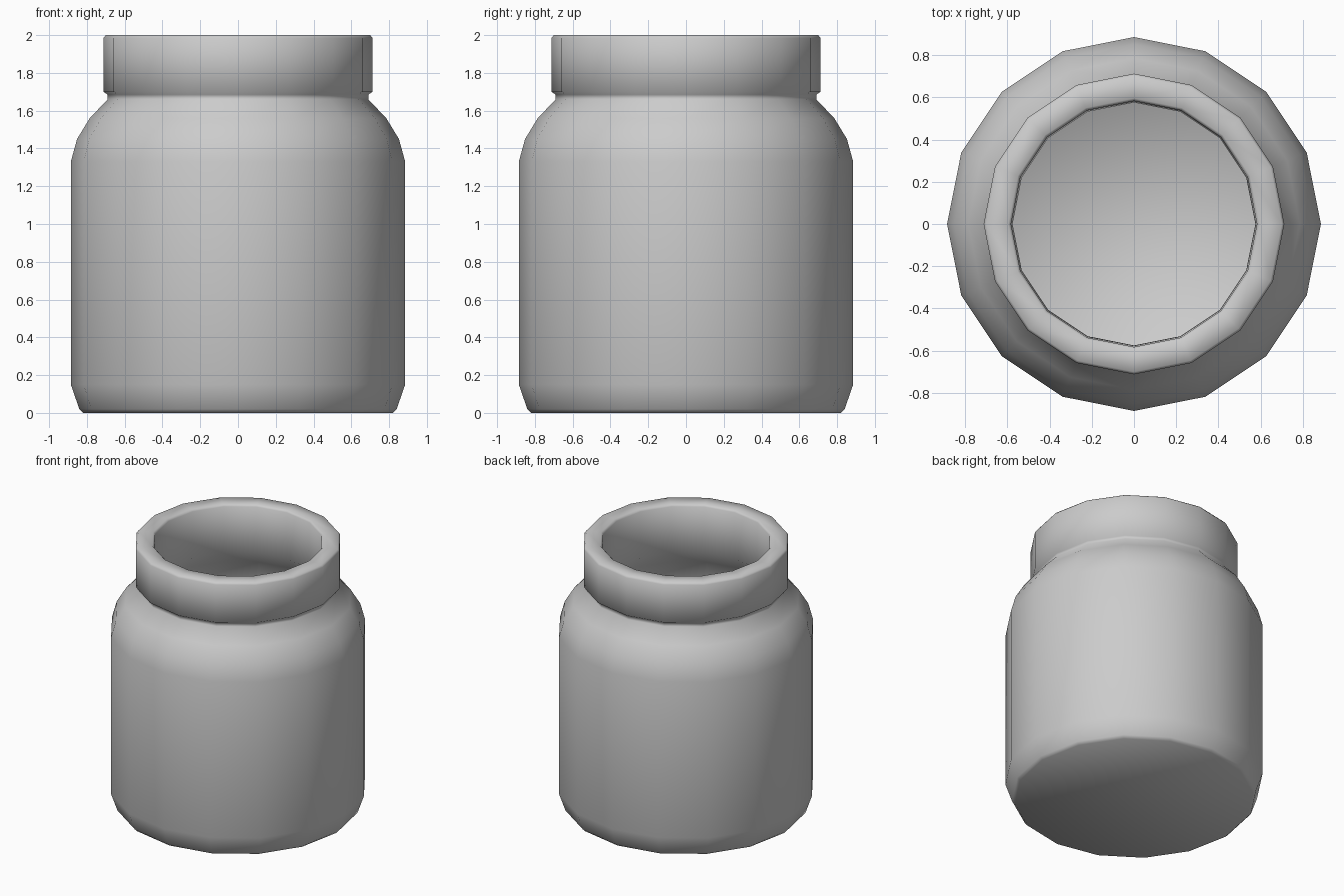
import bpy, bmesh, math

if "Cube" in bpy.data.objects:
    bpy.data.objects.remove(bpy.data.objects["Cube"])

SIDES = 16

# Jar cross-section (radius, height): outside from base up, over the rim, then down inside
profile = [
    (0.82, 0.0), (0.84, 0.02), (0.885, 0.15), (0.885, 1.33),   # base and body
    (0.852, 1.45), (0.785, 1.56), (0.69, 1.66),                # shoulder
    (0.69, 1.685), (0.712, 1.70), (0.712, 1.985), (0.70, 2.0), # neck band
    (0.595, 2.0), (0.582, 1.985), (0.575, 1.64),               # mouth
    (0.68, 1.52), (0.76, 1.31), (0.76, 0.17), (0.72, 0.11),    # inner wall and floor
]

# Revolve the profile into rings of quads
bm = bmesh.new()
rings = []
for r, z in profile:
    rings.append([bm.verts.new((r * math.cos(math.tau * i / SIDES),
                                r * math.sin(math.tau * i / SIDES), z))
                  for i in range(SIDES)])
for low, high in zip(rings, rings[1:]):
    for i in range(SIDES):
        j = (i + 1) % SIDES
        bm.faces.new((low[i], low[j], high[j], high[i]))

# Underside and inner floor
bm.faces.new(rings[0][::-1])
bm.faces.new(rings[-1])
for f in bm.faces:
    f.smooth = True
bmesh.ops.recalc_face_normals(bm, faces=bm.faces)

mesh = bpy.data.meshes.new("jar")
bm.to_mesh(mesh)
bm.free()
jar = bpy.data.objects.new("jar", mesh)
bpy.context.collection.objects.link(jar)
